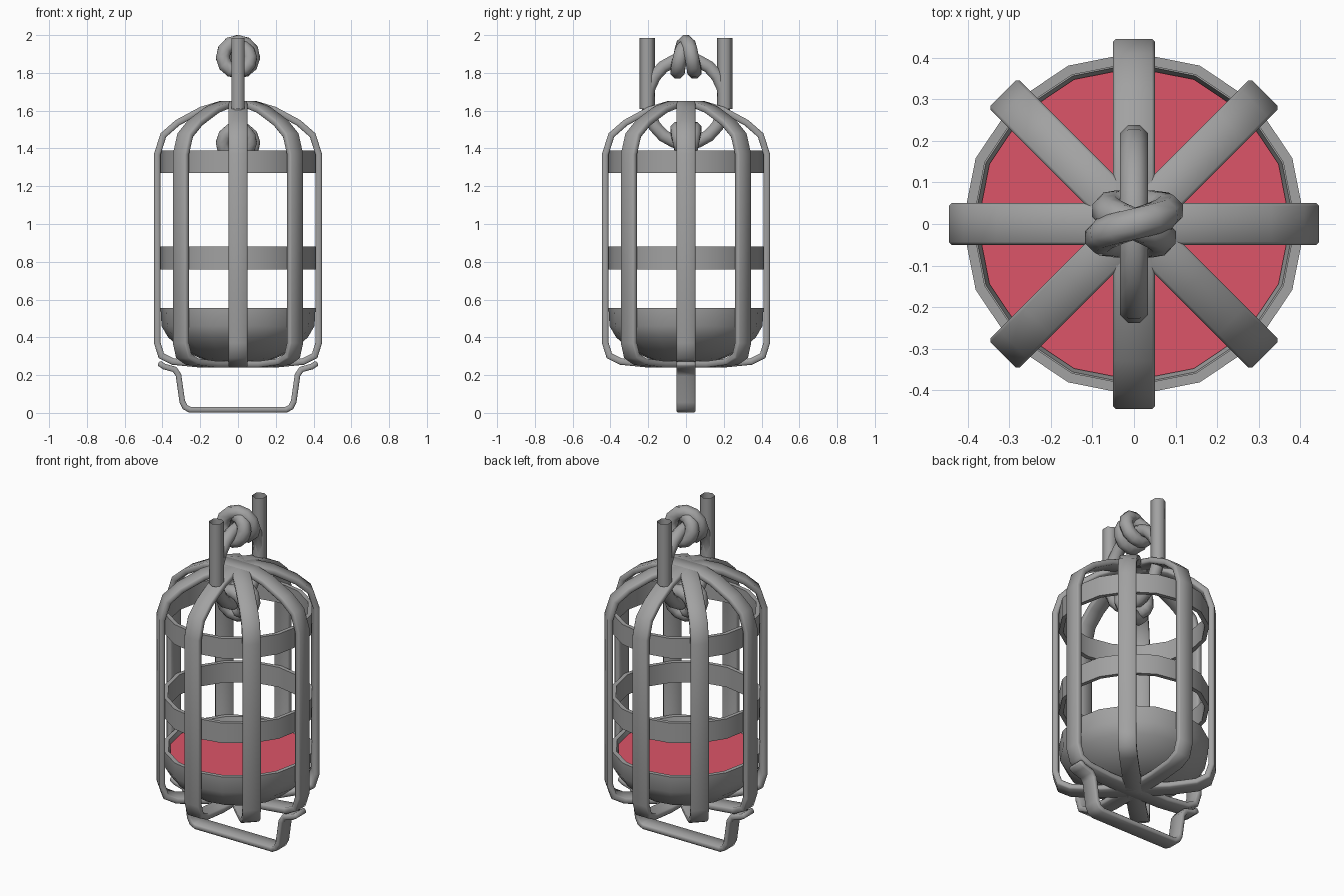
import bpy, bmesh
from math import sin, cos, pi, radians
from mathutils import Vector

cube = bpy.data.objects.get("Cube")
if cube:
    bpy.data.objects.remove(cube)


def material(name, colour):
    m = bpy.data.materials.new(name)
    m.use_nodes = True
    m.diffuse_color = (*colour, 1)
    m.node_tree.nodes["Principled BSDF"].inputs["Base Color"].default_value = (*colour, 1)
    return m


METAL = material("grey metal", (0.36, 0.36, 0.36))
RED = material("red filling", (0.72, 0.09, 0.14))


def make(name, bm, mat=METAL, angle=35):
    bmesh.ops.recalc_face_normals(bm, faces=bm.faces)
    me = bpy.data.meshes.new(name)
    bm.to_mesh(me)
    bm.free()
    me.materials.append(mat)
    ob = bpy.data.objects.new(name, me)
    bpy.context.collection.objects.link(ob)
    bpy.ops.object.select_all(action='DESELECT')
    ob.select_set(True)
    bpy.context.view_layer.objects.active = ob
    bpy.ops.object.shade_smooth_by_angle(angle=radians(angle))
    return ob


def bridge(bm, a, b, closed=True):
    n = len(a)
    for i in range(n if closed else n - 1):
        j = (i + 1) % n
        bm.faces.new((a[i], a[j], b[j], b[i]))


def strap(name, path, closed, width=0.1, thick=0.034):
    """Flat metal strip following a path in the xz plane."""
    bm = bmesh.new()
    sides = [[bm.verts.new((x, s * width / 2, z)) for x, z in path] for s in (-1, 1)]
    bridge(bm, *sides, closed)
    ob = make(name, bm)
    sol = ob.modifiers.new("thickness", 'SOLIDIFY')
    sol.thickness = thick
    sol.offset = -1 if closed else 0
    sol.use_even_offset = True
    bev = ob.modifiers.new("soft edges", 'BEVEL')
    bev.width = 0.007
    bev.segments = 1
    bev.limit_method = 'ANGLE'
    bev.angle_limit = radians(60)
    return ob


def lathe(name, profile, sides=16, closed=False, mat=METAL):
    """Spin (radius, z) points around the z axis."""
    bm = bmesh.new()
    rings = [[bm.verts.new((r * cos(2 * pi * i / sides), r * sin(2 * pi * i / sides), z))
              for i in range(sides)] for r, z in profile]
    for a, b in zip(rings, rings[1:]):
        bridge(bm, a, b)
    if closed:
        bridge(bm, rings[-1], rings[0])
    else:
        bm.faces.new(rings[-1])
    return make(name, bm, mat)


def tube(name, points, radius, sides, closed=True, across=Vector((1, 0, 0))):
    """Sweep a round section along points."""
    bm = bmesh.new()
    n = len(points)
    rings = []
    for i, p in enumerate(points):
        nxt = points[(i + 1) % n] if closed else points[min(i + 1, n - 1)]
        prv = points[i - 1] if closed else points[max(i - 1, 0)]
        t = (nxt - prv).normalized()
        u = (across - t * across.dot(t)).normalized()
        v = t.cross(u)
        rings.append([bm.verts.new(p + radius * (u * cos(a) + v * sin(a)))
                      for a in ((k + 0.5) * 2 * pi / sides for k in range(sides))])
    for a, b in zip(rings, rings[1:]):
        bridge(bm, a, b)
    if closed:
        bridge(bm, rings[-1], rings[0])
    return make(name, bm, angle=65)


# Cage: four closed strap loops give eight bars
half = [(0.1, 1.65), (0.2, 1.62), (0.33, 1.55), (0.41, 1.48), (0.445, 1.37),
        (0.445, 0.37), (0.42, 0.29), (0.35, 0.255), (0.2, 0.24)]
loop = half + [(-x, z) for x, z in reversed(half)]
for k in range(4):
    strap(f"cage_bars_{k + 1}", loop, True).rotation_euler.z = k * pi / 4

# Horizontal hoops
for name, z in (("upper_hoop", 1.33), ("lower_hoop", 0.82)):
    lathe(name, [(0.412, z - 0.06), (0.412, z + 0.06), (0.388, z + 0.06), (0.388, z - 0.06)],
          closed=True)

# Bowl with its filling
lathe("bowl", [(0.37, 0.5), (0.385, 0.555), (0.41, 0.555), (0.405, 0.46), (0.37, 0.4),
               (0.29, 0.33), (0.19, 0.285), (0.08, 0.265)])
lathe("bowl_filling", [(0.36, 0.5), (0.376, 0.53)], mat=RED)

# Handle strap under the cage
end = [(0.42, 0.265), (0.39, 0.245), (0.335, 0.23), (0.315, 0.2), (0.295, 0.06),
       (0.28, 0.03), (0.255, 0.017)]
strap("bottom_handle", end + [(-x, z) for x, z in reversed(end)], False, thick=0.03)

# Hanging ring and the two open uprights beside it
tube("hanging_ring", [Vector((0, 0.205 * cos(a), 1.65 + 0.225 * sin(a)))
                      for a in (i * 2 * pi / 20 for i in range(20))], 0.036, 8)
for name, y in (("front_upright", -0.205), ("back_upright", 0.205)):
    tube(name, [Vector((0, y, 1.61)), Vector((0, y, 1.985))], 0.041, 6, False)

# Rope knots wound twice around the ring
for name, z, flip in (("top_knot", 1.88, 1), ("lower_knot", 1.43, -1)):
    pts = []
    for i in range(24):
        a = i * 4 * pi / 24
        r = 0.072 + 0.012 * sin(a / 2)
        pts.append(Vector((r * sin(a), 0.045 * cos(a / 2), z - flip * r * cos(a))))
    tube(name, pts, 0.04, 8, across=Vector((0, 1, 0)))
